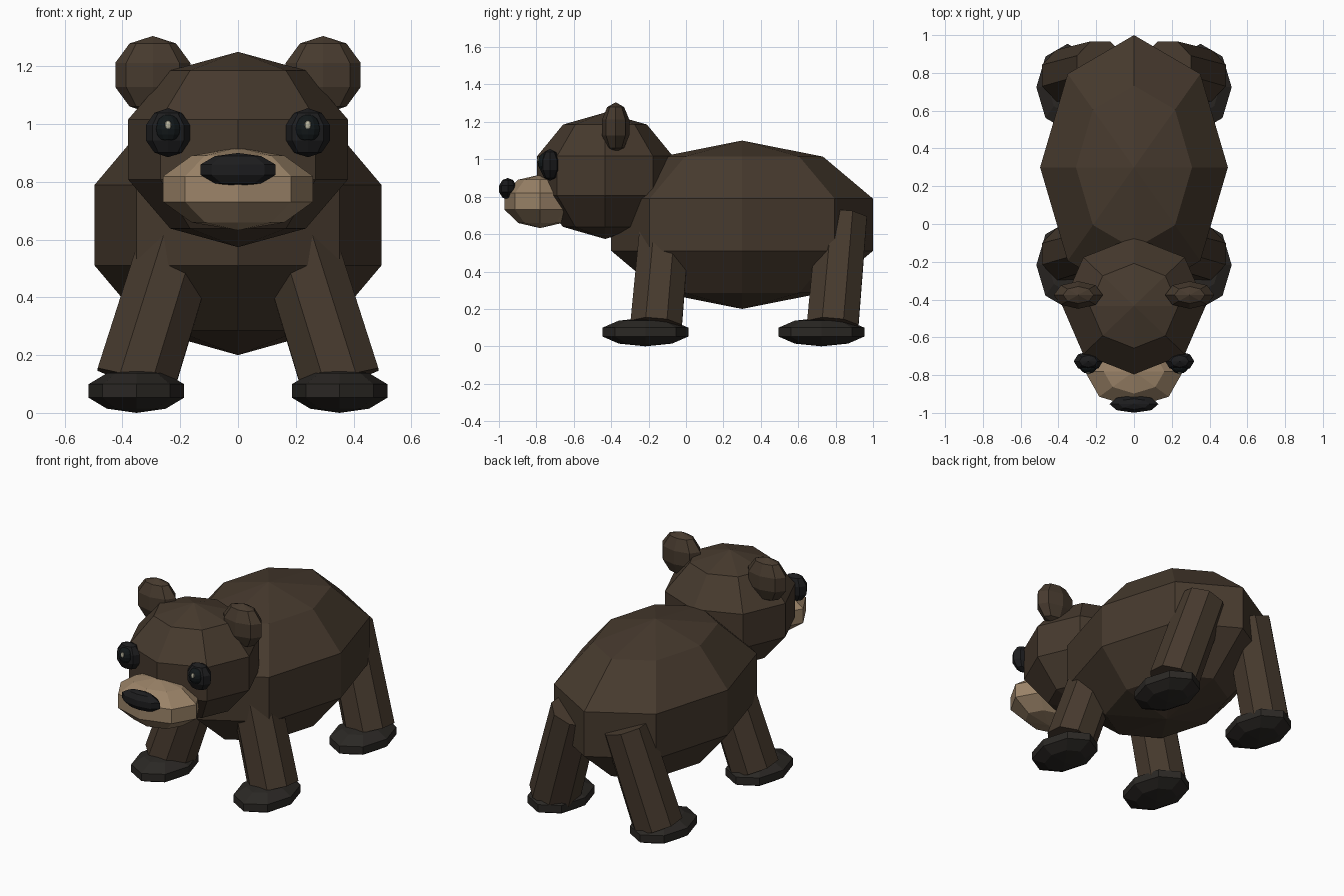
import bpy, math
from mathutils import Vector, Matrix

if "Cube" in bpy.data.objects:
    bpy.data.objects.remove(bpy.data.objects["Cube"])


def material(name, rgb):
    m = bpy.data.materials.new(name)
    m.diffuse_color = (*rgb, 1)
    m.use_nodes = True
    m.node_tree.nodes["Principled BSDF"].inputs["Base Color"].default_value = m.diffuse_color
    return m


FUR = material("fur", (0.062, 0.042, 0.027))
TAN = material("tan", (0.33, 0.23, 0.14))
PAW = material("paw", (0.024, 0.021, 0.018))
BLACK = material("black", (0.012, 0.012, 0.013))
GLOSS = material("gloss", (0.006, 0.009, 0.010))
GLINT = material("glint", (0.50, 0.48, 0.36))

# Ring radius of the widest loop on a five-band sphere
WIDE = math.sin(math.radians(72))


def blob(name, centre, half, mat, segments=8, rings=5):
    """Faceted ellipsoid whose visible half sizes are given by half."""
    bpy.ops.mesh.primitive_uv_sphere_add(segments=segments, ring_count=rings, radius=1)
    ob = bpy.context.object
    k = WIDE if rings == 5 else 1
    ob.data.transform(Matrix.Diagonal((half[0] / k, half[1] / k, half[2], 1)))
    ob.location = centre
    ob.name = name
    ob.data.materials.append(mat)
    return ob


def limb(name, bottom, top, r1, r2, mat):
    """Eight-sided tapered prism between two points, flats facing the axes."""
    a, b = Vector(bottom), Vector(top)
    d = b - a
    bpy.ops.mesh.primitive_cone_add(vertices=8, radius1=r1, radius2=r2, depth=d.length)
    ob = bpy.context.object
    ob.data.transform(Matrix.Rotation(math.radians(22.5), 4, 'Z'))
    ob.data.transform(Vector((0, 0, 1)).rotation_difference(d).to_matrix().to_4x4())
    ob.location = (a + b) / 2
    ob.name = name
    ob.data.materials.append(mat)
    return ob


# Torso, head and muzzle
blob("body", (0, 0.3, 0.65), (0.497, 0.70, 0.45), FUR)
blob("head", (0, -0.433, 0.912), (0.38, 0.363, 0.338), FUR)
blob("muzzle", (0, -0.78, 0.775), (0.26, 0.19, 0.143), TAN)
blob("nose", (0, -0.953, 0.842), (0.13, 0.046, 0.058), BLACK)

for side, s in (("left", 1), ("right", -1)):
    # Ears
    blob(f"{side}_ear", (s * 0.295, -0.376, 1.17), (0.13, 0.073, 0.135), FUR)
    # Eyes: dark surround, glossy ball, small highlight
    blob(f"{side}_eye_surround", (s * 0.242, -0.727, 0.97), (0.077, 0.052, 0.085), BLACK)
    blob(f"{side}_eye", (s * 0.242, -0.757, 0.983), (0.045, 0.036, 0.05), GLOSS, 12, 8)
    blob(f"{side}_eye_highlight", (s * 0.242, -0.788, 0.996), (0.012, 0.008, 0.016), GLINT, 8, 6)
    # Legs leaning inward, with flat paws
    for end, leg_y, paw_y in (("front", -0.157, -0.217), ("back", 0.787, 0.724)):
        limb(f"{side}_{end}_leg", (s * 0.355, leg_y - 0.003, 0.11),
             (s * 0.175, leg_y + 0.048, 0.69), 0.149, 0.143, FUR)
        blob(f"{side}_{end}_paw", (s * 0.352, paw_y, 0.076), (0.165, 0.23, 0.076), PAW)
